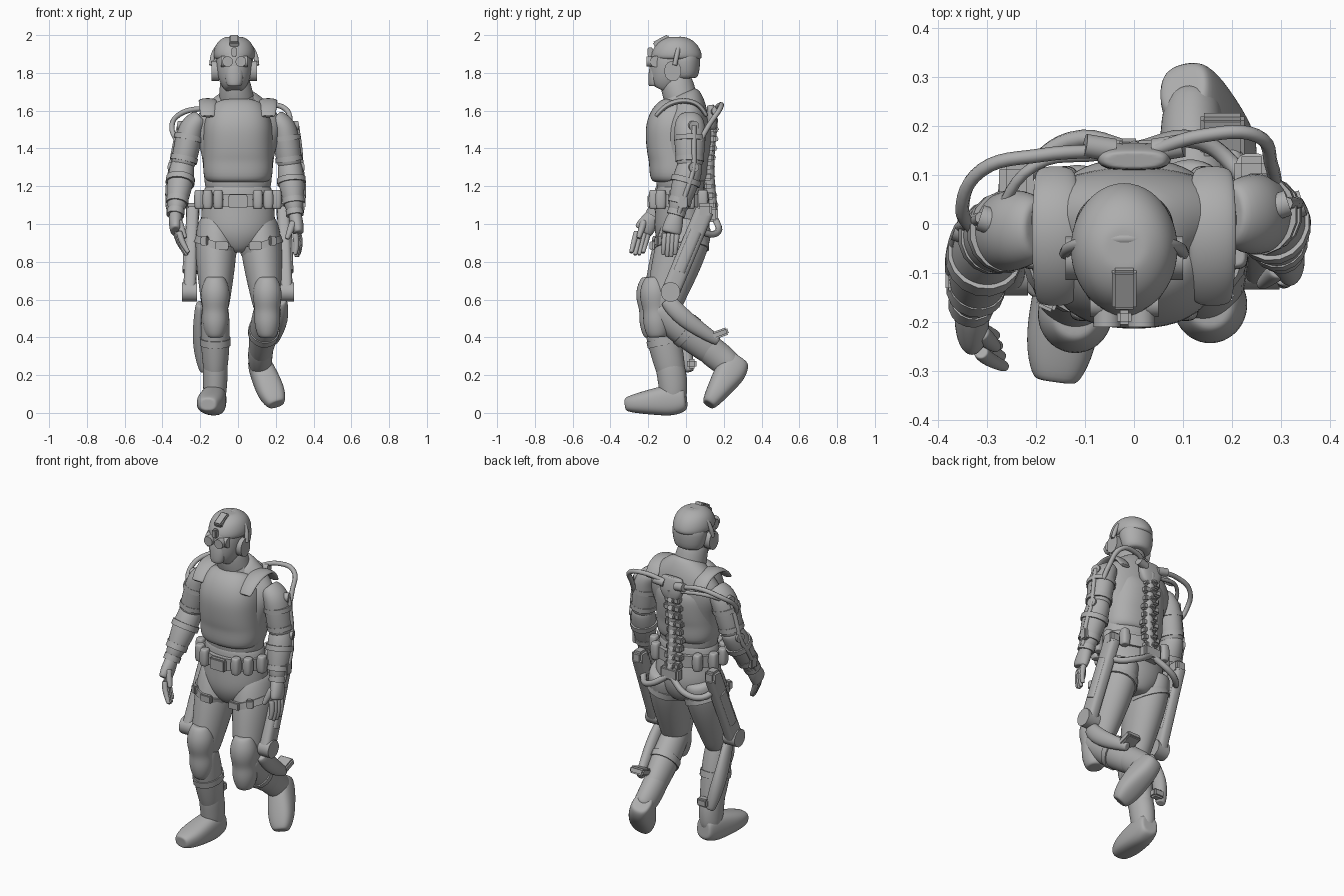
import bpy, bmesh
from math import cos, sin, pi, radians, copysign
from mathutils import Vector, Matrix

default_cube = bpy.data.objects.get("Cube")
if default_cube:
    bpy.data.objects.remove(default_cube, do_unlink=True)

grey = bpy.data.materials.new("plain_grey")
grey.use_nodes = True
grey.diffuse_color = (.42, .42, .42, 1)
grey.node_tree.nodes["Principled BSDF"].inputs["Base Color"].default_value = grey.diffuse_color
hard_parts = []


def add_object(name, data):
    data.materials.append(grey)
    part = bpy.data.objects.new(name, data)
    bpy.context.scene.collection.objects.link(part)
    return part


def finish(name, bm, smooth):
    bmesh.ops.recalc_face_normals(bm, faces=bm.faces)
    mesh = bpy.data.meshes.new(name)
    bm.to_mesh(mesh)
    bm.free()
    part = add_object(name, mesh)
    if smooth:
        mesh.polygons.foreach_set("use_smooth", [True] * len(mesh.polygons))
        rounding = part.modifiers.new("Rounding", "SUBSURF")
        rounding.levels = rounding.render_levels = 2
    else:
        hard_parts.append(part)
    return part


def loft(name, stations, sides=12, power=1.0, smooth=True):
    """Skin elliptical rings (x, y, z, width, depth) set square to their path."""
    bm = bmesh.new()
    centres = [Vector(station[:3]) for station in stations]
    rings, last = [], len(stations) - 1
    grow = 1.045 if smooth else 1.0

    def ring(i, scale):
        along = (centres[min(i + 1, last)] - centres[max(i - 1, 0)]).normalized()
        ref = Vector((0, 1, 0)) if abs(along.x) > .8 else Vector((1, 0, 0))
        u = (ref - along * ref.dot(along)).normalized()
        v = along.cross(u)
        width, depth = stations[i][3:]
        verts = []
        for k in range(sides):
            a = 2 * pi * (k + .5) / sides
            c, s = (copysign(abs(f) ** power, f) for f in (cos(a), sin(a)))
            verts.append(bm.verts.new(centres[i] + (u * c * width + v * s * depth) * scale * grow))
        return verts

    if smooth:
        rings.append(ring(0, .65))
    rings += [ring(i, 1) for i in range(last + 1)]
    if smooth:
        rings.append(ring(last, .65))
    for lower, upper in zip(rings, rings[1:]):
        for k in range(sides):
            n = (k + 1) % sides
            bm.faces.new((lower[k], lower[n], upper[n], upper[k]))
    bm.faces.new(rings[0][::-1])
    bm.faces.new(rings[-1])
    return finish(name, bm, smooth)


def between(a, b, t):
    return Vector(a).lerp(Vector(b), t)


def limb(name, start, end, profile, power=1.0):
    """Loft along a straight line; the profile gives (fraction, width, depth)."""
    loft(name, [(*between(start, end, t), width, depth) for t, width, depth in profile], power=power)


def rod(name, start, end, width, depth=None, power=1.0):
    depth = depth or width
    loft(name, [(*start, width, depth), (*end, width, depth)], 16, power, False)


def box(name, centre, size, turn=0, tilt=0):
    bm = bmesh.new()
    spin = Matrix.Rotation(radians(turn), 4, "Z") @ Matrix.Rotation(radians(tilt), 4, "X")
    bmesh.ops.create_cube(bm, size=1, matrix=Matrix.Translation(centre) @ spin @ Matrix.Diagonal((*size, 1)))
    bmesh.ops.bevel(bm, geom=bm.edges[:], offset=min(size) * .2, segments=2, affect="EDGES")
    finish(name, bm, False)


def hose(name, points, radius):
    curve = bpy.data.curves.new(name, "CURVE")
    curve.dimensions = "3D"
    curve.bevel_depth, curve.bevel_resolution, curve.resolution_u = radius, 2, 6
    curve.use_fill_caps = True
    spline = curve.splines.new("BEZIER")
    spline.bezier_points.add(len(points) - 1)
    for knot, point in zip(spline.bezier_points, points):
        knot.co = point
        knot.handle_left_type = knot.handle_right_type = "AUTO"
    add_object(name, curve)


# Head, mask and helmet
head_x = -.02
loft("neck", [(0, -.01, 1.6, .1, .09), (head_x, -.06, 1.78, .08, .09)])
loft("masked_face", [(head_x, -.13, 1.71, .05, .06), (head_x, -.1, 1.77, .09, .1), (head_x, -.07, 1.9, .1, .12)])
loft("mask_beak", [(head_x, -.17, 1.73, .04, .03), (head_x, -.17, 1.79, .05, .03), (head_x, -.16, 1.85, .04, .03)])
helmet = Vector((head_x, -.05, 1.87))
limb("helmet", helmet, helmet + Vector((0, 0, .12)),
     [(0, .11, .14), (.4, .11, .13), (.8, .09, .1), (1, .05, .05)])
loft("helmet_nape", [(head_x, 0, 1.77, .09, .07), (head_x, -.01, 1.9, .11, .09)])
box("goggle_mount", (head_x, -.13, 1.97), (.05, .09, .03), tilt=28)
box("goggle_arm", (head_x, -.19, 1.91), (.03, .03, .05))
rod("goggle_frame", (head_x - .07, -.16, 1.86), (head_x + .07, -.16, 1.86), .03)
hose("headset_band", [(head_x + .12 * cos(a), -.06 + .03 * sin(a), 1.84 + .14 * sin(a))
                      for a in (i * pi / 8 for i in range(9))], .013)
for side in (-1, 1):
    lens, ear = Vector((head_x + side * .035, -.16, 1.86)), Vector((head_x + side * .08, -.07, 1.81))
    rod("goggle_lens", lens, lens + Vector((0, -.05, 0)), .028)
    rod("ear_cup", ear, ear + Vector((side * .04, 0, 0)), .045, .055)

# Torso, vest and pelvis
loft("shirt", [(0, -.03, 1.15, .18, .13), (0, -.03, 1.35, .18, .13), (0, -.01, 1.48, .23, .13),
               (0, .01, 1.56, .23, .11), (0, .01, 1.62, .18, .1), (0, -.02, 1.69, .1, .09)])
vest_rows = [(-.04, 1.22, .18, .15), (-.04, 1.33, .18, .15), (-.04, 1.36, .18, .16), (-.04, 1.45, .18, .17),
             (-.04, 1.52, .18, .17), (-.03, 1.58, .16, .15), (-.01, 1.63, .13, .11)]
loft("vest", [(0, *row) for row in vest_rows], 16, .8)
loft("collar", [(0, -.02, 1.61, .12, .11), (-.01, -.04, 1.67, .09, .09)], smooth=False)
loft("pelvis", [(0, -.03, 1.22, .18, .13), (0, -.03, 1.1, .19, .13), (0, -.02, 1, .2, .15),
                (0, -.02, .92, .18, .14), (0, -.02, .85, .08, .1)])
rod("belt", (0, -.03, 1.09), (0, -.03, 1.16), .2, .155)
box("belt_buckle", (0, -.19, 1.12), (.1, .03, .07))
for side in (-1, 1):
    for angle in (30, 50, 78, 108, 138):
        a = radians(side * angle - 90)
        foot = Vector((.21 * cos(a), -.03 + .16 * sin(a), 1.08))
        limb("belt_pouch", foot, foot + Vector((0, 0, .1)),
             [(0, .024, .026), (.5, .028, .03), (1, .024, .026)], .7)
    x = side * .16
    loft("shoulder_pad", [(x, -.16, 1.57, .04, .012), (x, -.11, 1.63, .045, .014), (x, -.02, 1.66, .05, .016),
                          (x, .07, 1.64, .045, .014), (x, .11, 1.57, .04, .012)])

# Spine frame with hoses around the shoulders
loft("back_plate", [(0, .13, 1.5, .05, .03), (0, .14, 1.56, .08, .03), (0, .13, 1.63, .07, .02)], power=.7)
for i in range(9):
    middle = Vector((-.01, .125 + .01 * cos(i * .7), 1.5 - i * .05))
    box("vertebra", middle, (.1 + .014 * (i % 2), .045, .04))
    box("vertebra_spur", middle + Vector((0, .02, 0)), (.04, .035, .03), tilt=25)
box("hip_hub", (0, .14, 1.05), (.12, .06, .08))
hose("spine_cable", [(0, .14, 1.56), (0, .12, 1.3), (0, .14, 1.05)], .03)
hose("right_hose", [(-.05, .15, 1.59), (-.19, .14, 1.61), (-.31, .11, 1.58), (-.35, .03, 1.51), (-.32, -.02, 1.43)], .014)
hose("right_inner_hose", [(-.07, .14, 1.56), (-.2, .12, 1.57), (-.29, 0, 1.5)], .011)
hose("left_hose", [(.04, .15, 1.6), (.14, .18, 1.63), (.25, .18, 1.61), (.28, .12, 1.52), (.29, .07, 1.43)], .014)
for side in (-1, 1):
    rod("hose_socket", (side * .04, .15, 1.59), (side * .1, .16, 1.6), .024)
    hose("hip_bar", [(0, .15, 1.04), (side * .13, .17, .96), (side * .21, .11, .95), (side * .24, .05, 1)], .018)


# Arms with outer braces
def arm(label, side, shoulder, elbow, wrist, knuckle, tip):
    shoulder, elbow, wrist, knuckle, tip = map(Vector, (shoulder, elbow, wrist, knuckle, tip))
    loft(label + "_upper_arm", [(*(shoulder + Vector((-side * .05, 0, .045))), .05, .065), (*shoulder, .07, .085),
                                (*between(shoulder, elbow, .5), .07, .08), (*elbow, .065, .07)])
    limb(label + "_forearm", elbow, wrist, [(-.15, .06, .065), (.25, .073, .075), (.7, .058, .06), (1, .04, .045)])
    for start, end, t, radius in ((shoulder, elbow, .3, .08), (shoulder, elbow, .8, .073),
                                  (elbow, wrist, .3, .077), (elbow, wrist, .75, .06), (elbow, wrist, 1, .047)):
        rod(label + "_arm_band", between(start, end, t - .06), between(start, end, t + .06), radius, radius * 1.05)
    out = Vector((side * .06, .02, 0))
    hose(label + "_arm_brace", [shoulder + out * 1.1, between(shoulder, elbow, .6) + out * 1.1,
                               elbow + out, between(elbow, wrist, .5) + out, wrist + out * .6], .013)
    for joint in (shoulder, elbow):
        rod(label + "_arm_joint", joint + out * .6, joint + out * 1.15, .027)
    box(label + "_wrist_unit", between(elbow, wrist, .75) + out * .8, (.03, .05, .07))
    # Hand with four fingers and a thumb
    limb(label + "_palm", wrist, knuckle, [(0, .034, .038), (.5, .037, .05), (1, .03, .054)])
    for i in range(4):
        shift = Vector((-side * .006 * i, .032 - i * .021, 0))
        root, end = knuckle + shift, tip + shift + Vector((0, 0, .012 * abs(i - 1.5)))
        bend = between(root, end, .5) + Vector((side * .01, 0, 0))
        loft(label + "_finger", [(*root, .018, .017), (*bend, .017, .015), (*end, .012, .012)], 8)
    base = between(wrist, knuckle, .45) + Vector((-side * .015, -.03, 0))
    limb(label + "_thumb", base, base + Vector((-side * .035, -.03, -.09)),
         [(0, .022, .02), (.5, .018, .017), (1, .012, .012)])


arm("right", -1, (-.245, -.01, 1.52), (-.295, -.03, 1.3), (-.33, -.16, 1.06), (-.33, -.23, .96), (-.28, -.26, .83))
arm("left", 1, (.245, .02, 1.52), (.275, .02, 1.3), (.3, -.05, 1.06), (.32, -.08, .95), (.32, -.09, .82))


# Legs with boots, straps and powered braces
def leg(label, side, hip, knee, ankle, heel, toe):
    limb(label + "_thigh", hip, knee, [(0, .1, .13), (.27, .112, .14), (.55, .1, .125), (.8, .083, .105), (1, .07, .09)])
    limb(label + "_shin", knee, ankle, [(-.1, .07, .08), (.2, .076, .09), (.5, .077, .09), (1, .06, .075)])
    pad = Vector((knee[0], knee[1] - .04, .72))
    limb(label + "_knee_pad", pad, pad + Vector((0, .02, -.32)),
         [(0, .05, .05), (.2, .078, .08), (.4, .075, .08), (.55, .064, .065), (.75, .072, .075), (1, .05, .055)])
    loft(label + "_boot_shaft", [(*between(knee, ankle, .72), .067, .075), (*ankle, .065, .08),
                                 (*between(heel, toe, .2), .06, .07)])
    limb(label + "_boot", heel, toe, [(0, .054, .062), (.22, .064, .085), (.5, .072, .071),
                                      (.78, .072, .055), (1, .048, .037)], .75)
    band = between(hip, knee, .28)
    rise = Vector((-side * .006, 0, .018))
    rod(label + "_thigh_strap", band - rise, band + rise, .119, .147)
    box(label + "_strap_buckle", band + Vector((-side * .03, -.145, 0)), (.07, .025, .045))
    box(label + "_strap_clip", band + Vector((side * .06, -.125, .025)), (.04, .03, .05), side * 25)
    rod(label + "_calf_band", between(knee, ankle, .4), between(knee, ankle, .5), .083, .096)
    top, motor = Vector((side * .24, band.y + .12, 1.07)), Vector((side * .256, band.y - .06, .64))
    rod(label + "_thigh_actuator", top, motor, .034, .05, .6)
    rod(label + "_actuator_core", between(top, motor, .25), between(top, motor, .75), .042, .035, .6)
    axle = Vector((side * .04, 0, 0))
    rod(label + "_knee_motor", motor - axle, motor + axle, .052)
    box(label + "_hip_joint", top, (.07, .08, .08))


leg("right", -1, (-.115, .01, 1.02), (-.12, -.15, .54), (-.12, -.07, .18), (-.115, 0, .075), (-.16, -.32, .045))
leg("left", 1, (.11, .02, 1.02), (.155, -.13, .54), (.115, .17, .3), (.1, .28, .285), (.205, .12, .045))
loft("right_shin_brace", [(-.2, -.12, .58, .025, .04), (-.21, -.06, .46, .03, .05),
                          (-.2, -.01, .34, .04, .045), (-.175, .02, .22, .03, .025)])
loft("left_shin_brace", [(.23, -.1, .6, .03, .045), (.24, -.02, .5, .035, .05), (.19, .17, .38, .025, .03)])
box("right_calf_bracket", (-.14, .03, .26), (.07, .05, .05))
box("left_calf_bracket", (.18, .18, .42), (.09, .09, .04), tilt=20)

for part in bpy.context.selected_objects:
    part.select_set(False)
for part in hard_parts:
    part.select_set(True)
bpy.context.view_layer.objects.active = hard_parts[0]
bpy.ops.object.shade_smooth_by_angle(angle=radians(40))
